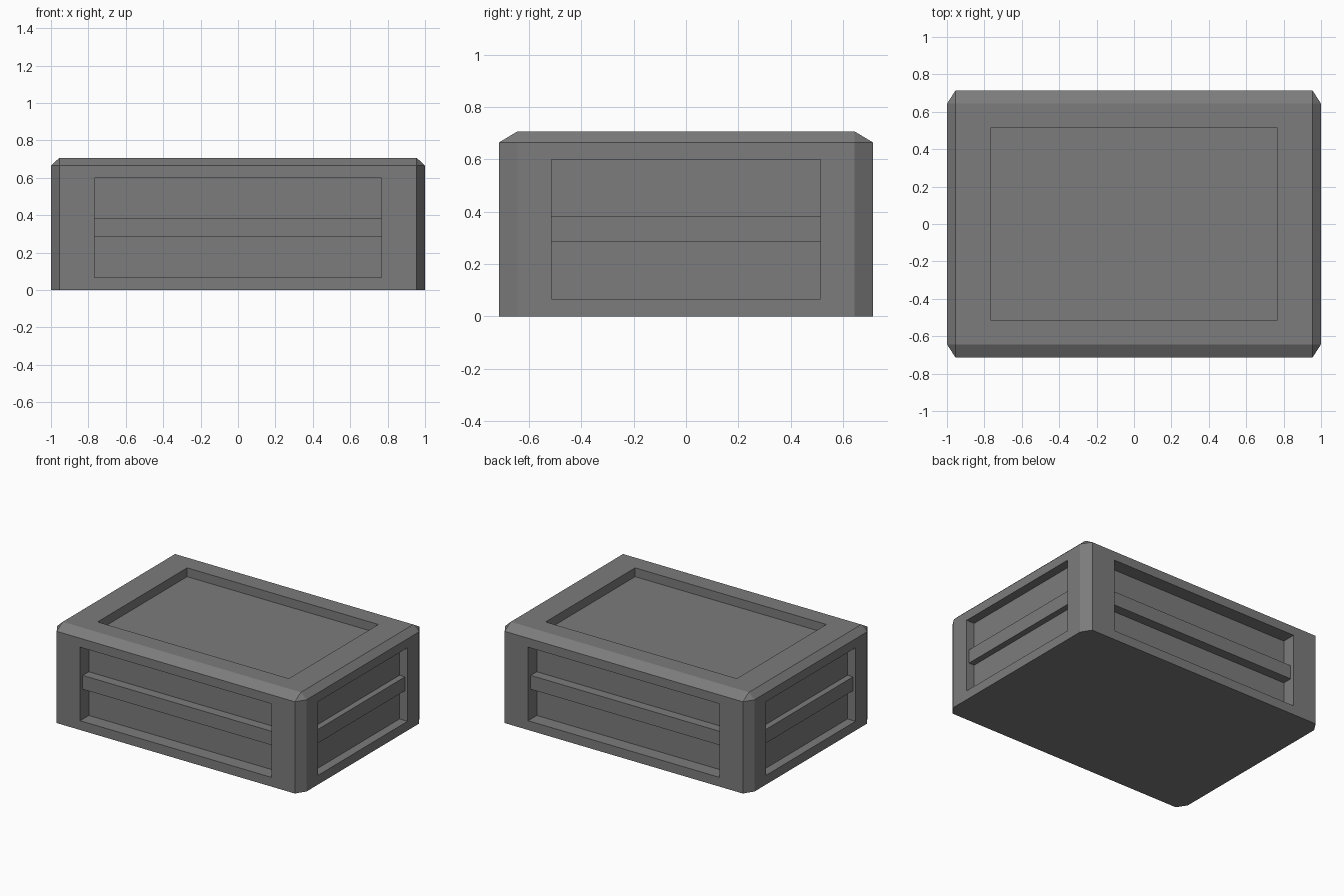
import bpy, bmesh
from mathutils import Vector

if "Cube" in bpy.data.objects:
    bpy.data.objects.remove(bpy.data.objects["Cube"])

X, Y, Z = 1.0, 0.713, 0.707            # half width, half depth, height
BX, BY, BZ = 0.045, 0.07, 0.042        # chamfer sizes
RX, RY, R0, R1 = 0.767, 0.513, 0.067, 0.60   # recess extents
B0, B1 = 0.284, 0.384                  # bar bottom and top
DX, DY, DZ = 0.064, 0.10, 0.064        # recess depths

dark = bpy.data.materials.new("dark_grey")
dark.diffuse_color = (0.2, 0.2, 0.2, 1)
dark.use_nodes = True
dark.node_tree.nodes["Principled BSDF"].inputs["Base Color"].default_value = dark.diffuse_color


def finish(bm, name):
    mesh = bpy.data.meshes.new(name)
    bmesh.ops.recalc_face_normals(bm, faces=bm.faces)
    bm.to_mesh(mesh)
    bm.free()
    mesh.materials.append(dark)
    obj = bpy.data.objects.new(name, mesh)
    bpy.context.collection.objects.link(obj)
    return obj


def add_box(bm, lo, hi):
    lo, hi = Vector(lo), Vector(hi)
    verts = bmesh.ops.create_cube(bm, size=1)["verts"]
    bmesh.ops.scale(bm, vec=hi - lo, verts=verts)
    bmesh.ops.translate(bm, vec=(lo + hi) / 2, verts=verts)


# Chamfered crate body with a flat base
bm = bmesh.new()
for sx in (-1, 1):
    for sy in (-1, 1):
        for z in (0, Z - BZ):
            bm.verts.new((sx * (X - BX), sy * Y, z))
            bm.verts.new((sx * X, sy * (Y - BY), z))
        bm.verts.new((sx * (X - BX), sy * (Y - BY), Z))
bmesh.ops.convex_hull(bm, input=bm.verts)
bmesh.ops.dissolve_limit(bm, angle_limit=0.01, verts=bm.verts, edges=bm.edges)
body = finish(bm, "crate_body")

# Recess cutters: four sides and the top
bm = bmesh.new()
add_box(bm, (-RX, -RY, Z - DZ), (RX, RY, Z + 0.1))
for s in (-1, 1):
    y = sorted((s * (Y - DY), s * (Y + 0.1)))
    x = sorted((s * (X - DX), s * (X + 0.1)))
    add_box(bm, (-RX, y[0], R0), (RX, y[1], R1))
    add_box(bm, (x[0], -RY, R0), (x[1], RY, R1))
cutter = finish(bm, "recess_cutter")
cutter.hide_render = True
cutter.display_type = 'WIRE'
mod = body.modifiers.new("recesses", 'BOOLEAN')
mod.operation = 'DIFFERENCE'
mod.solver = 'EXACT'
mod.object = cutter

# Horizontal bars across the side recesses, set slightly back
for s, front, side in ((-1, "front_bar", "left_bar"), (1, "back_bar", "right_bar")):
    y = sorted((s * (Y - DY), s * (Y - 0.03)))
    x = sorted((s * (X - DX), s * (X - 0.02)))
    bm = bmesh.new()
    add_box(bm, (-RX, y[0], B0), (RX, y[1], B1))
    finish(bm, front)
    bm = bmesh.new()
    add_box(bm, (x[0], -RY, B0), (x[1], RY, B1))
    finish(bm, side)
